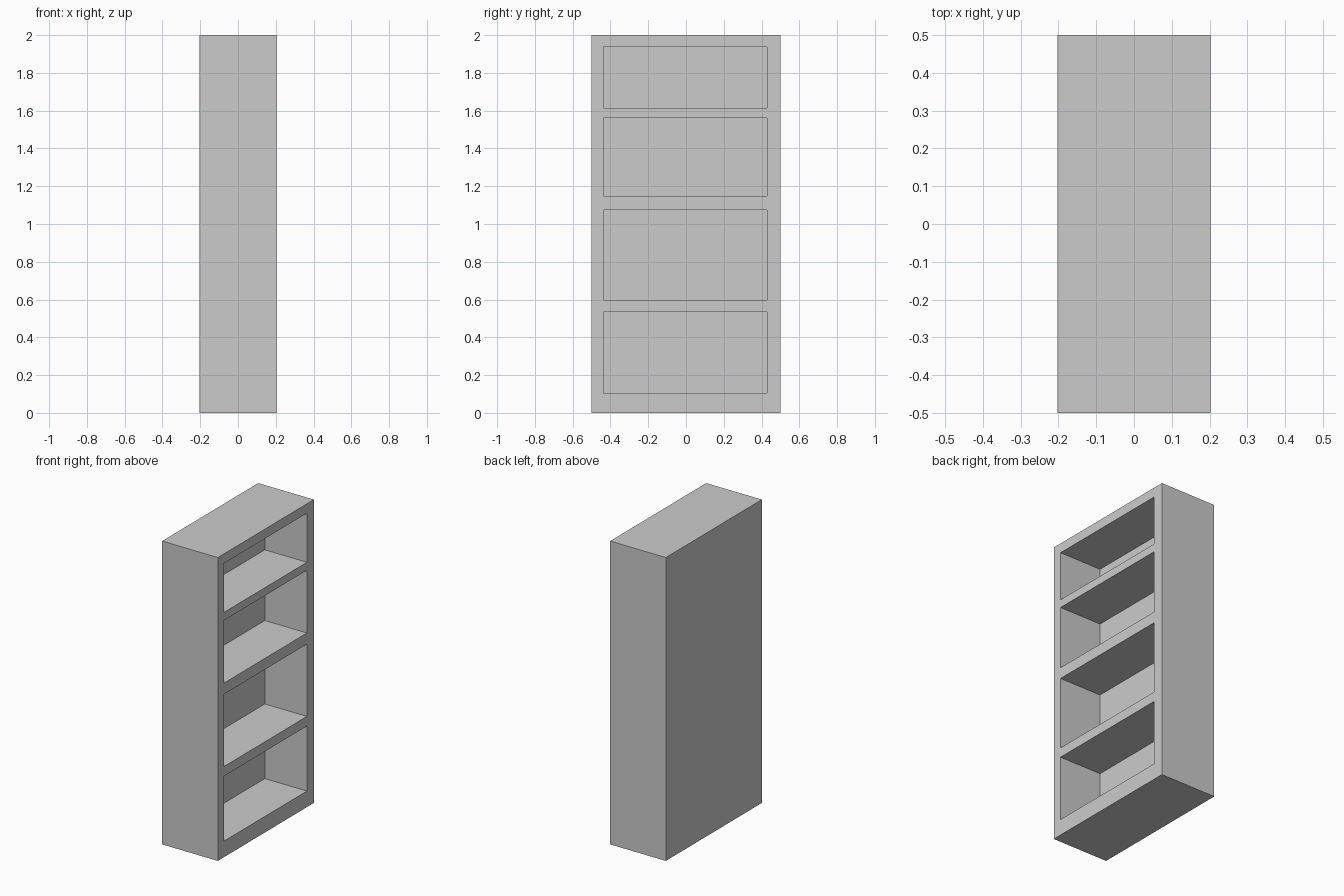
import bpy

if "Cube" in bpy.data.objects:
    bpy.data.objects.remove(bpy.data.objects["Cube"])

FRONT_X, BACK_WALL_X = 0.203, -0.104      # open side and inner face of the back panel
OPEN_Y = (-0.438, 0.428)                  # left and right edges of every opening
OPENINGS = [(0.106, 0.534), (0.598, 1.074), (1.148, 1.561), (1.614, 1.937)]


def box(name, lo, hi):
    """Axis-aligned box between two corners."""
    bpy.ops.mesh.primitive_cube_add(size=1)
    ob = bpy.context.object
    ob.name = name
    ob.location = [(a + b) / 2 for a, b in zip(lo, hi)]
    ob.scale = [b - a for a, b in zip(lo, hi)]
    bpy.ops.object.transform_apply(location=True, rotation=False, scale=True)
    return ob


# Solid cabinet body
bookcase = box("bookcase", (-FRONT_X, -0.5, 0), (FRONT_X, 0.5, 2))

# Shelf compartments cut in from the open side
for i, (z0, z1) in enumerate(OPENINGS):
    cutter = box(f"compartment_cutter_{i + 1}", (BACK_WALL_X, OPEN_Y[0], z0),
                 (FRONT_X + 0.1, OPEN_Y[1], z1))
    cutter.hide_render = True
    cutter.hide_set(True)
    cutter.display_type = 'WIRE'
    cut = bookcase.modifiers.new(f"compartment_{i + 1}", 'BOOLEAN')
    cut.operation = 'DIFFERENCE'
    cut.solver = 'EXACT'
    cut.object = cutter

# Bake the cuts and drop the cutters
bpy.context.view_layer.objects.active = bookcase
for mod in list(bookcase.modifiers):
    cutter = mod.object
    bpy.ops.object.modifier_apply(modifier=mod.name)
    bpy.data.objects.remove(cutter)
